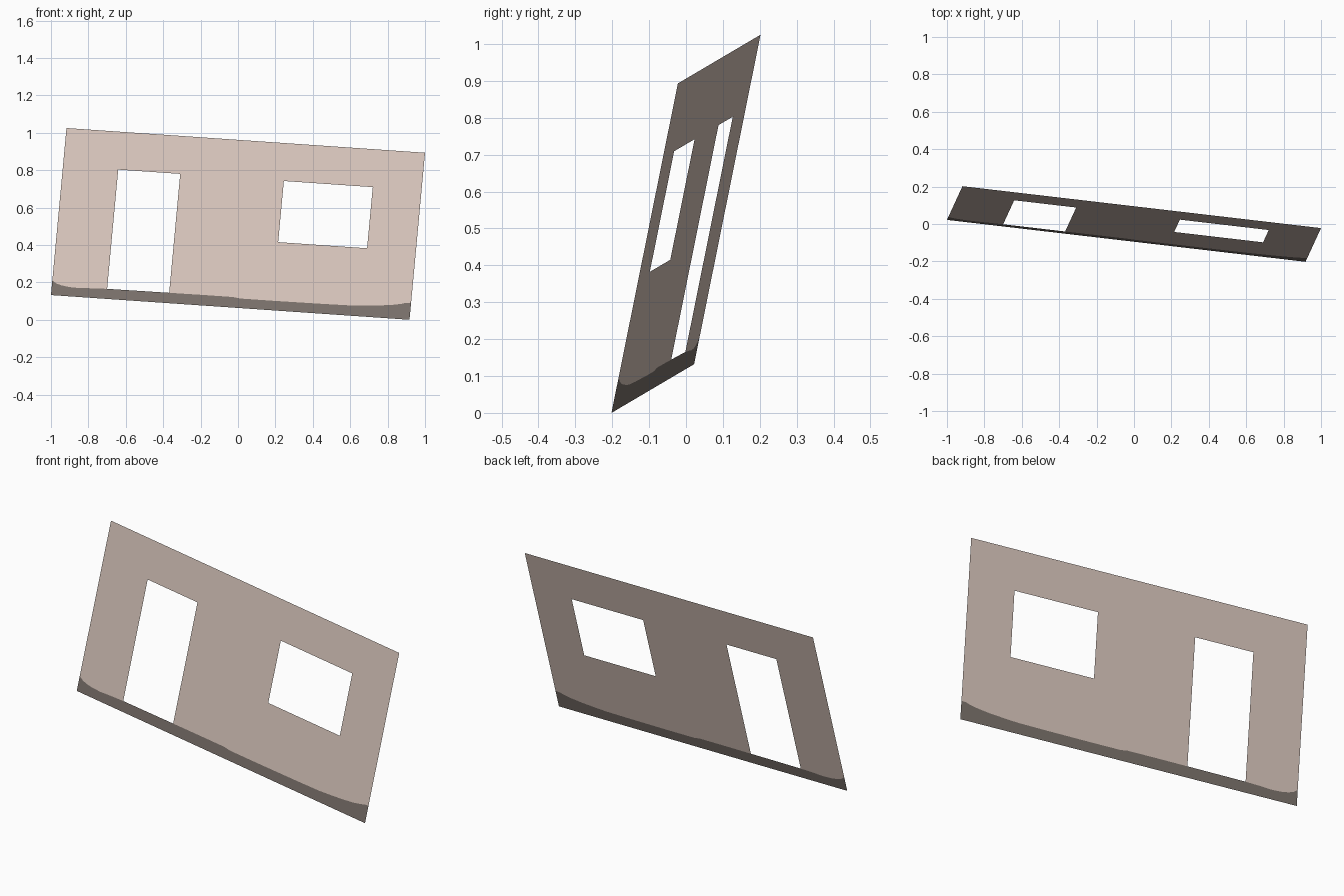
import bpy
from mathutils import Vector

if "Cube" in bpy.data.objects:
    bpy.data.objects.remove(bpy.data.objects["Cube"])

# Leaning sheet: lower-left corner plus width and height directions
ORIGIN = Vector((-1.0, 0.022, 0.132))
U = Vector((1.917, -0.224, -0.132))
V = Vector((0.083, 0.18, 0.893))

# Uneven top of the dark base strip: (u, v) fractions along the sheet
STRIP = [(0, .088), (.012, .071), (.027, .062), (.05, .055), (.077, .053),
         (.11, .057), (.154, .060), (.327, .062), (.42, .063), (.505, .063),
         (.525, .057), (.616, .057), (.69, .058), (.76, .059), (.83, .061),
         (.864, .065), (.914, .073), (.95, .082), (.975, .092), (.985, .099), (1, .102)]
DOOR = (.154, .327)
WINDOW = (.616, .864)
SILL, HEAD = .408, .774


def material(name, color):
    m = bpy.data.materials.new(name)
    m.diffuse_color = (*color, 1)
    m.use_nodes = True
    m.node_tree.nodes["Principled BSDF"].inputs["Base Color"].default_value = m.diffuse_color
    return m


def sheet(name, quads, mat):
    """Flat object from (u, v) quads, sharing matching corners."""
    index, faces = {}, []
    for quad in quads:
        faces.append([index.setdefault(p, len(index)) for p in quad])
    mesh = bpy.data.meshes.new(name)
    mesh.from_pydata([ORIGIN + U * u + V * v for u, v in index], [], faces)
    mesh.materials.append(mat)
    bpy.context.collection.objects.link(bpy.data.objects.new(name, mesh))


wall, strip = [], []
for (u0, b0), (u1, b1) in zip(STRIP, STRIP[1:]):
    mid = (u0 + u1) / 2
    in_door = DOOR[0] < mid < DOOR[1]
    in_window = WINDOW[0] < mid < WINDOW[1]
    # Base strip runs under everything, including the doorway
    strip.append([(u0, 0), (u1, 0), (u1, b1), (u0, b0)])
    # Wall below sill, beside openings, and above their heads
    if not in_door:
        wall.append([(u0, b0), (u1, b1), (u1, SILL), (u0, SILL)])
    if not (in_door or in_window):
        wall.append([(u0, SILL), (u1, SILL), (u1, HEAD), (u0, HEAD)])
    wall.append([(u0, HEAD), (u1, HEAD), (u1, 1), (u0, 1)])

sheet("wall_panel", wall, material("pale plaster", (.68, .558, .497)))
sheet("base_strip", strip, material("dark grey brown", (.195, .165, .147)))
